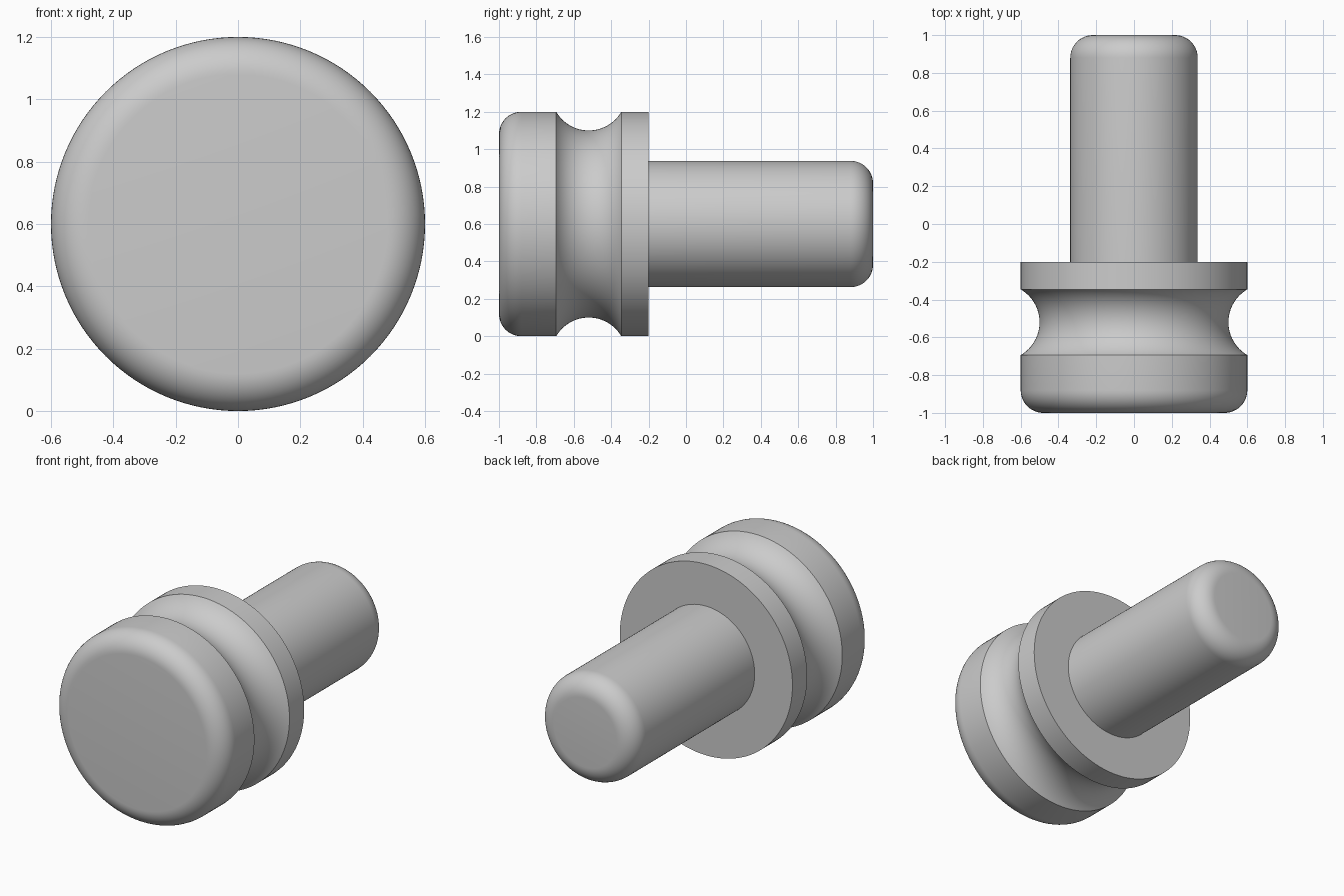
import bpy
import bmesh
from math import asin, cos, pi, radians, sin
from mathutils import Vector

cube = bpy.data.objects.get("Cube")
if cube:
    bpy.data.objects.remove(cube, do_unlink=True)

AXIS_Z = 0.6
HEAD_R, SHAFT_R, FILLET = 0.6, 0.3375, 0.12
FRONT, SHOULDER, BACK = -1.0, -0.2, 1.0
GROOVE_Y, GROOVE_HALF, GROOVE_DEPTH = -0.52, 0.174, 0.1
SIDES = 128


def arc(y, r, radius, start, end, steps):
    """Profile points (y, r) on an arc; angle 0 points along +y."""
    angles = [start + (end - start) * i / steps for i in range(steps + 1)]
    return [(y + radius * cos(a), r + radius * sin(a)) for a in angles]


# Head: rounded front rim, concave groove, square shoulder
groove_r = (GROOVE_HALF ** 2 + GROOVE_DEPTH ** 2) / (2 * GROOVE_DEPTH)
spread = asin(GROOVE_HALF / groove_r)
head = [(FRONT, 0)]
head += arc(FRONT + FILLET, HEAD_R - FILLET, FILLET, pi, pi / 2, 12)
head += arc(GROOVE_Y, HEAD_R - GROOVE_DEPTH + groove_r, groove_r,
            -pi / 2 - spread, -pi / 2 + spread, 24)
head += [(SHOULDER, HEAD_R)]

# Shaft: straight pin with a rounded end
shaft = [(SHOULDER, SHAFT_R)]
shaft += arc(BACK - FILLET, SHAFT_R - FILLET, FILLET, pi / 2, 0, 12)
shaft += [(BACK, 0)]

# Turn the joined profile around the y axis
bm = bmesh.new()
verts = [bm.verts.new((0, y, AXIS_Z + r)) for y, r in head + shaft]
edges = [bm.edges.new(pair) for pair in zip(verts, verts[1:])]
bmesh.ops.spin(bm, geom=verts + edges, cent=Vector((0, 0, AXIS_Z)),
               axis=Vector((0, 1, 0)), angle=2 * pi, steps=SIDES)
bmesh.ops.remove_doubles(bm, verts=bm.verts, dist=0.0001)
bmesh.ops.recalc_face_normals(bm, faces=bm.faces)
mesh = bpy.data.meshes.new("grooved_knob_with_shaft")
bm.to_mesh(mesh)
bm.free()
knob = bpy.data.objects.new("grooved_knob_with_shaft", mesh)
bpy.context.collection.objects.link(knob)

# Plain grey finish
grey = bpy.data.materials.new("plain_grey")
grey.use_nodes = True
colour = (0.6, 0.6, 0.6, 1)
grey.diffuse_color = colour
grey.node_tree.nodes["Principled BSDF"].inputs["Base Color"].default_value = colour
mesh.materials.append(grey)

# Smooth curves with crisp groove and shoulder edges
bpy.ops.object.select_all(action="DESELECT")
knob.select_set(True)
bpy.context.view_layer.objects.active = knob
bpy.ops.object.shade_smooth_by_angle(angle=radians(30))
